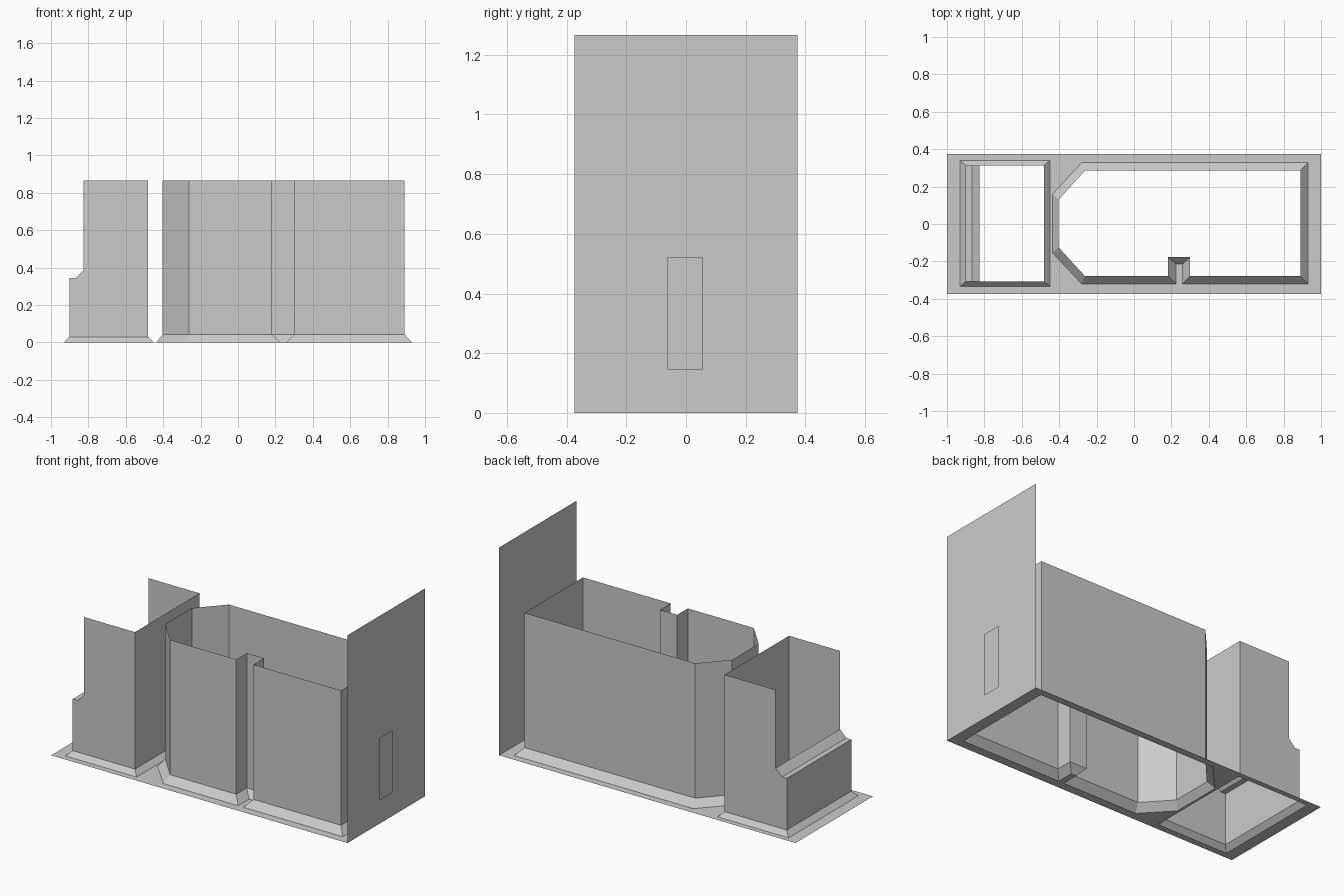
import bpy
import bmesh
from mathutils import Vector

cube = bpy.data.objects.get("Cube")
if cube:
    bpy.data.objects.remove(cube, do_unlink=True)

grey = bpy.data.materials.new("plain grey")
grey.use_nodes = True
colour = (0.6, 0.6, 0.6, 1)
grey.diffuse_color = colour
grey.node_tree.nodes["Principled BSDF"].inputs["Base Color"].default_value = colour


def finish(name, bm):
    mesh = bpy.data.meshes.new(name)
    bm.to_mesh(mesh)
    bm.free()
    mesh.materials.append(grey)
    obj = bpy.data.objects.new(name, mesh)
    bpy.context.collection.objects.link(obj)
    return obj


def rect(a0, a1, b0, b1):
    return [(a0, b0), (a1, b0), (a1, b1), (a0, b1)]


def sheet(name, loops, place, normal):
    """Flat sheet: the first loop is the outline, the others are openings."""
    bm = bmesh.new()
    edges = []
    for loop in loops:
        vs = [bm.verts.new(place(*p)) for p in loop]
        edges += [bm.edges.new((v, vs[i - 1])) for i, v in enumerate(vs)]
    normal = Vector(normal)
    bmesh.ops.triangle_fill(bm, edges=edges, use_beauty=True, normal=normal)
    bm.normal_update()
    for f in bm.faces:
        if f.normal.dot(normal) < 0:
            f.normal_flip()
    return finish(name, bm)


def loft(bm, rings):
    """Walls between stacked rings, each given as (outline, height)."""
    rows = [[bm.verts.new((x, y, z)) for x, y in ring] for ring, z in rings]
    for low, high in zip(rows, rows[1:]):
        n = len(low)
        for i in range(n):
            j = (i + 1) % n
            bm.faces.new((low[i], low[j], high[j], high[i]))


TOP = 0.865

# Large shell: chamfered at one end, with a channel in the front wall
main_foot = [(-0.435, -0.155), (-0.28, -0.32), (0.225, -0.32), (0.225, -0.215),
             (0.26, -0.215), (0.26, -0.32), (0.93, -0.32), (0.93, 0.328),
             (-0.28, 0.328), (-0.435, 0.16)]
main_wall = [(-0.403, -0.125), (-0.262, -0.279), (0.183, -0.279), (0.183, -0.177),
             (0.3, -0.177), (0.3, -0.279), (0.89, -0.279), (0.89, 0.286),
             (-0.262, 0.286), (-0.403, 0.13)]
bm = bmesh.new()
loft(bm, [(main_foot, 0), (main_wall, 0.043), (main_wall, TOP)])
finish("large_shell", bm)

# Small shell: flared skirt below a stepped profile, open above the step
small_foot = rect(-0.93, -0.45, -0.335, 0.34)
y0, y1 = -0.307, 0.314
bm = bmesh.new()
loft(bm, [(small_foot, 0), (rect(-0.9, -0.48, y0, y1), 0.03)])
profile = [(-0.825, TOP), (-0.825, 0.388), (-0.867, 0.345), (-0.9, 0.345),
           (-0.9, 0.03), (-0.48, 0.03), (-0.48, TOP)]
front = [bm.verts.new((x, y0, z)) for x, z in profile]
back = [bm.verts.new((x, y1, z)) for x, z in profile]
bm.faces.new(front)
bm.faces.new(back[::-1])
for i in (1, 2, 3, 5):
    bm.faces.new((front[i + 1], front[i], back[i], back[i + 1]))
bmesh.ops.remove_doubles(bm, verts=bm.verts[:], dist=0.0001)
finish("small_shell", bm)

# Base plate, open under both shells
sheet("base_plate", [rect(-1, 1, -0.373, 0.373), main_foot, small_foot],
      lambda x, y: (x, y, 0), (0, 0, 1))

# Tall end panel with a slot
sheet("end_panel", [rect(-0.373, 0.373, 0, 1.267), rect(-0.06, 0.056, 0.145, 0.52)],
      lambda y, z: (1, y, z), (1, 0, 0))
